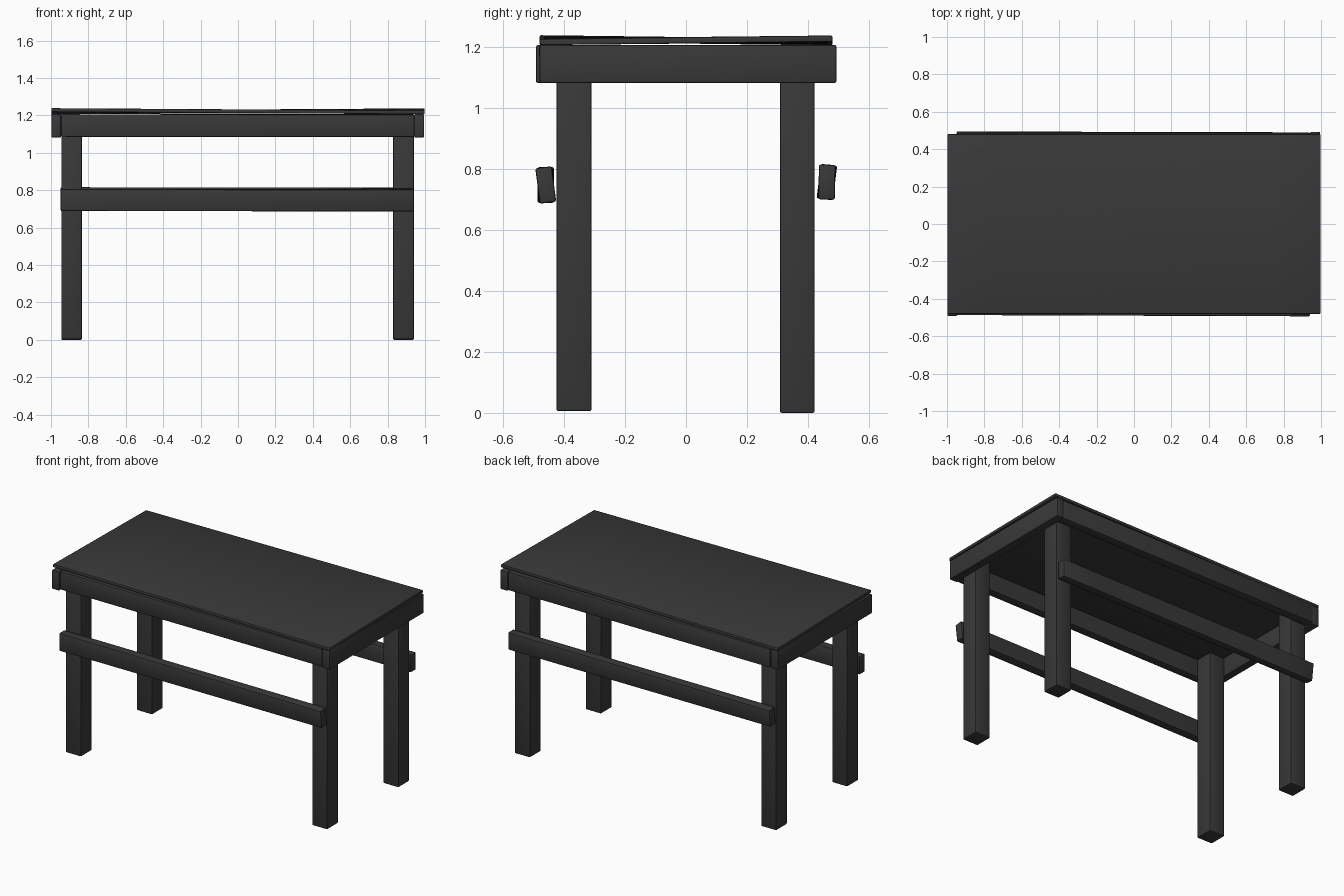
import bpy, bmesh
from mathutils import Matrix, Vector

if "Cube" in bpy.data.objects:
    bpy.data.objects.remove(bpy.data.objects["Cube"])

mat = bpy.data.materials.new("dark_wood")
mat.diffuse_color = (0.04, 0.04, 0.04, 1)
mat.use_nodes = True
mat.node_tree.nodes["Principled BSDF"].inputs["Base Color"].default_value = mat.diffuse_color


def board(name, lo, hi, axis, twist=(0, 0), bevel=0.006, segs=8):
    """Bevelled box from lo to hi, twisted along its long axis from twist[0] to twist[1]."""
    lo, hi = Vector(lo), Vector(hi)
    mid, size = (lo + hi) / 2, hi - lo
    bm = bmesh.new()
    bmesh.ops.create_cube(bm, size=1)
    bmesh.ops.scale(bm, vec=size, verts=bm.verts)
    bmesh.ops.bevel(bm, geom=bm.edges[:], offset=bevel, segments=2,
                    profile=0.5, affect='EDGES')
    if twist != (0, 0):
        normal = Vector((0, 0, 0))
        normal[axis] = 1
        for i in range(1, segs):
            bmesh.ops.bisect_plane(bm, geom=bm.verts[:] + bm.edges[:] + bm.faces[:],
                                   plane_co=normal * size[axis] * (i / segs - 0.5),
                                   plane_no=normal)
        for v in bm.verts:
            t = v.co[axis] / size[axis] + 0.5
            a = twist[0] + (twist[1] - twist[0]) * t
            v.co = Matrix.Rotation(a, 3, "XYZ"[axis]) @ v.co
    bmesh.ops.translate(bm, vec=mid, verts=bm.verts)
    me = bpy.data.meshes.new(name)
    bm.to_mesh(me)
    bm.free()
    ob = bpy.data.objects.new(name, me)
    me.materials.append(mat)
    bpy.context.collection.objects.link(ob)
    bpy.context.view_layer.objects.active = ob
    ob.select_set(True)
    bpy.ops.object.shade_smooth_by_angle(angle=0.5)
    ob.select_set(False)
    return ob


# Thin, slightly warped table top
board("table_top", (-0.998, -0.48, 1.212), (0.998, 0.48, 1.232), 0,
      (-0.014, 0.012), bevel=0.004)

# Legs, running up inside the apron
for side, x0, x1 in (("left", -0.945, -0.835), ("right", 0.83, 0.94)):
    board("front_leg_" + side, (x0, -0.425, 0.006), (x1, -0.31, 1.2), 2)
    board("back_leg_" + side, (x0, 0.308, 0.0), (x1, 0.422, 1.2), 2)

# Apron: end boards cover the ends of the long boards
board("apron_left", (-0.998, -0.492, 1.082), (-0.946, 0.48, 1.206), 1)
board("apron_right", (0.942, -0.48, 1.082), (0.995, 0.493, 1.207), 1)
board("apron_front", (-0.946, -0.48, 1.086), (0.942, -0.427, 1.206), 0, (0, 0.05))
board("apron_back", (-0.946, 0.43, 1.086), (0.942, 0.488, 1.206), 0)

# Twisted stretchers fixed to the outside of the legs
board("stretcher_front", (-0.948, -0.487, 0.689), (0.94, -0.433, 0.806), 0, (0.0, 0.13))
board("stretcher_back", (-0.948, 0.435, 0.7), (0.94, 0.489, 0.814), 0, (-0.12, -0.02))
